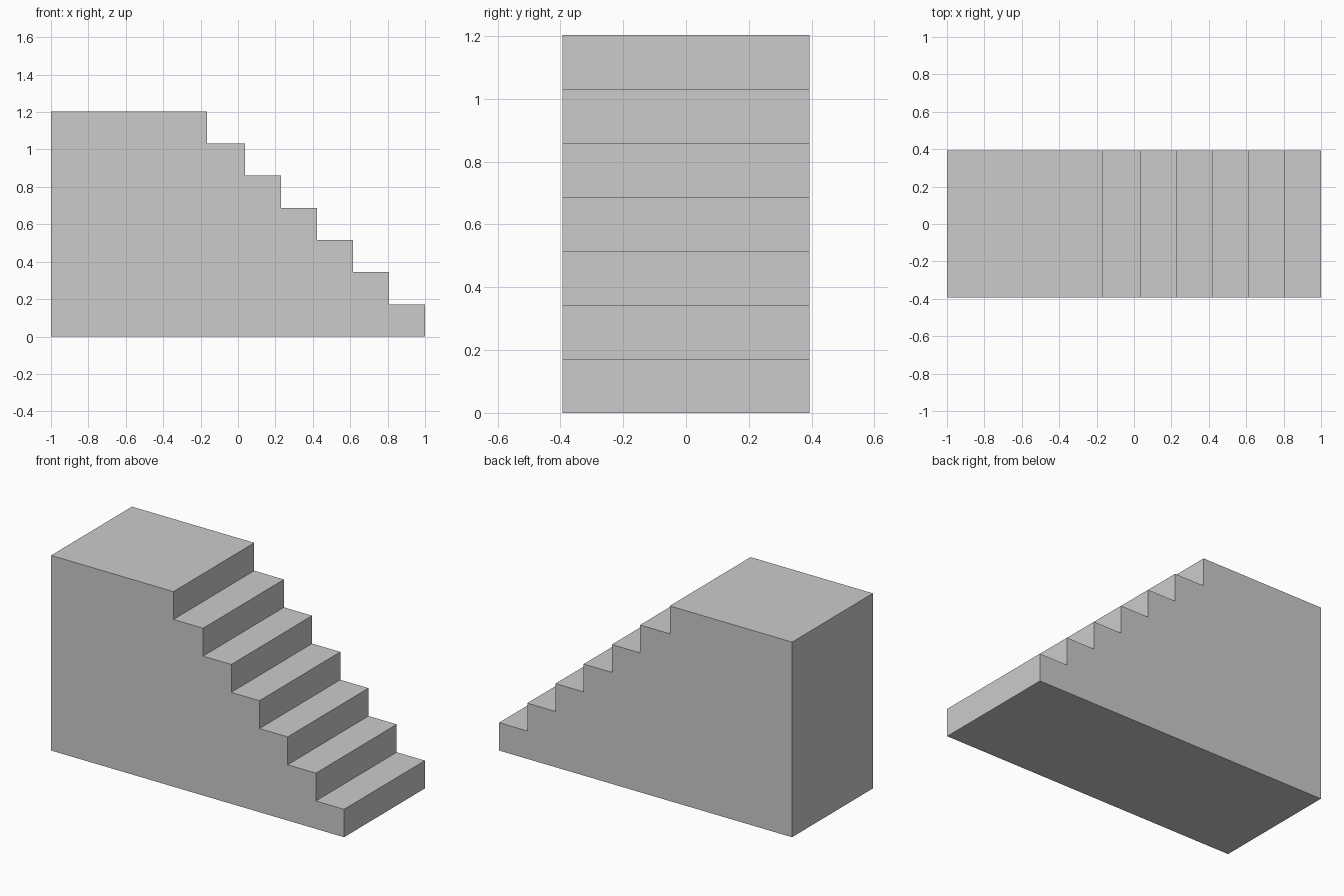
import bpy
import bmesh

if "Cube" in bpy.data.objects:
    bpy.data.objects.remove(bpy.data.objects["Cube"])

STEPS = 7
RISE = 0.172
HALF_WIDTH = 0.394
# Front edge of each step, from the lowest tread up to the landing
fronts = [1 - 0.1925 * i for i in range(STEPS - 1)] + [-0.165]

# Side profile: base, then stair zigzag, then landing back to the rear wall
profile = [(-1.0, 0.0)]
for i, x in enumerate(fronts):
    profile += [(x, i * RISE), (x, (i + 1) * RISE)]
profile.append((-1.0, STEPS * RISE))

# Extrude the profile across the width
bm = bmesh.new()
side = bm.faces.new([bm.verts.new((x, -HALF_WIDTH, z)) for x, z in profile])
ext = bmesh.ops.extrude_face_region(bm, geom=[side], use_keep_orig=True)
moved = [v for v in ext["geom"] if isinstance(v, bmesh.types.BMVert)]
bmesh.ops.translate(bm, verts=moved, vec=(0, 2 * HALF_WIDTH, 0))
bmesh.ops.recalc_face_normals(bm, faces=bm.faces[:])

mesh = bpy.data.meshes.new("staircase")
bm.to_mesh(mesh)
bm.free()
staircase = bpy.data.objects.new("staircase", mesh)
bpy.context.collection.objects.link(staircase)
